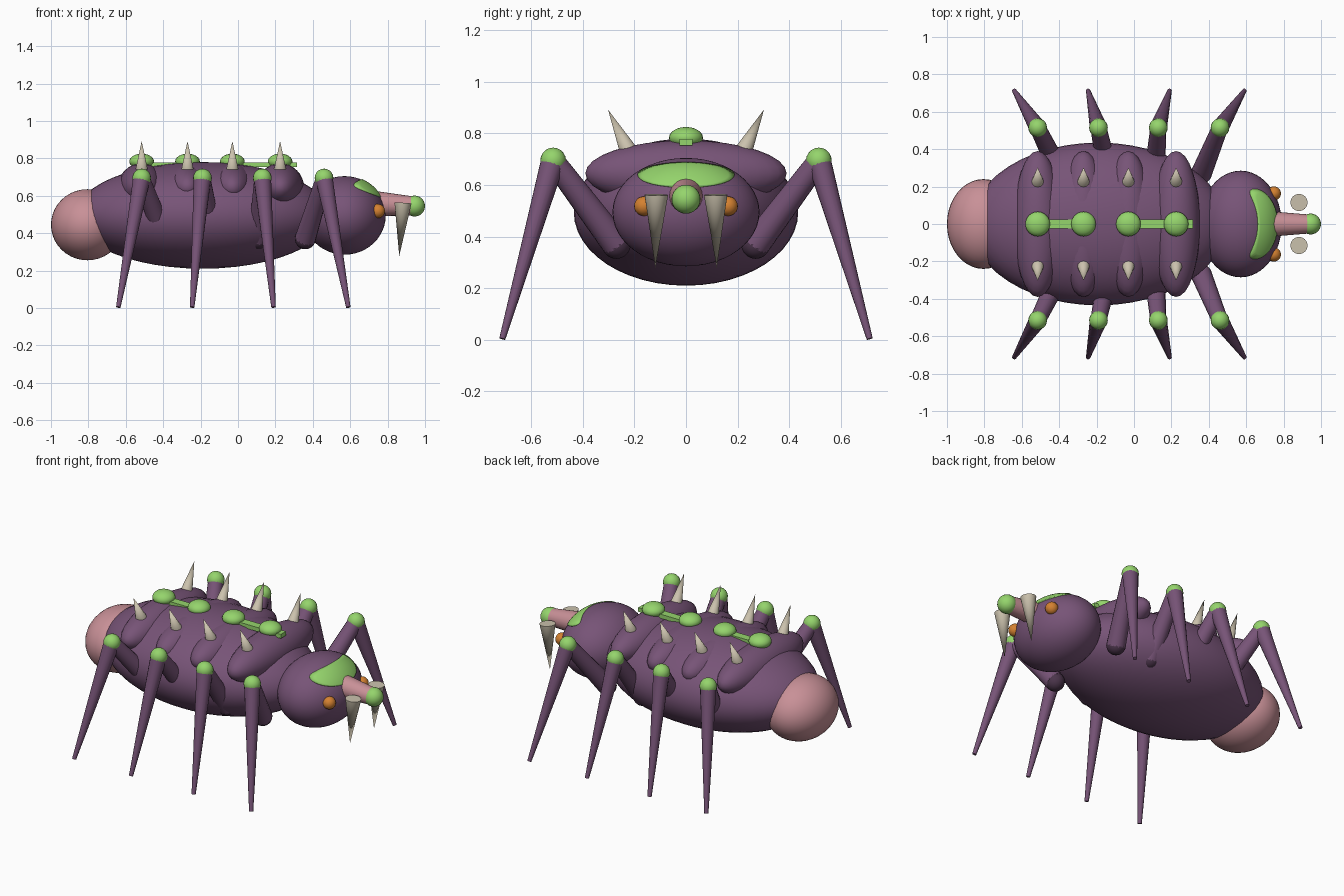
import bpy, bmesh, math
from mathutils import Vector

if "Cube" in bpy.data.objects:
    bpy.data.objects.remove(bpy.data.objects["Cube"])


def material(name, rgb):
    m = bpy.data.materials.new(name)
    m.diffuse_color = (*rgb, 1)
    m.use_nodes = True
    m.node_tree.nodes["Principled BSDF"].inputs["Base Color"].default_value = m.diffuse_color
    return m


PURPLE = material("purple skin", (0.185, 0.088, 0.185))
DARK = material("dark joint", (0.07, 0.035, 0.07))
PINK = material("pink skin", (0.58, 0.28, 0.31))
GREEN = material("bright green", (0.30, 0.66, 0.15))
ORANGE = material("orange eye", (0.66, 0.22, 0.03))
BONE = material("bone", (0.60, 0.54, 0.42))


def finish(name, mat, angle=40):
    ob = bpy.context.object
    ob.name = name
    ob.data.materials.append(mat)
    bpy.ops.object.shade_smooth_by_angle(angle=math.radians(angle))
    return ob


def ellipsoid(name, loc, radii, mat, seg=32, rings=16):
    bpy.ops.mesh.primitive_uv_sphere_add(segments=seg, ring_count=rings, location=loc)
    bpy.context.object.scale = radii
    bpy.ops.object.transform_apply(location=False, rotation=False, scale=True)
    return finish(name, mat)


def rod(name, a, b, r1, r2, mat, sides=16):
    """Tapered cylinder or cone from point a to point b."""
    a, b = Vector(a), Vector(b)
    d = b - a
    bpy.ops.mesh.primitive_cone_add(vertices=sides, radius1=r1, radius2=r2,
                                    depth=d.length, location=(a + b) / 2)
    bpy.context.object.rotation_euler = d.to_track_quat('Z', 'Y').to_euler()
    return finish(name, mat)


# Body, tail bulb and head
ellipsoid("body", (-0.19, 0, 0.495), (0.68, 0.435, 0.285), PURPLE, 48, 24)
ellipsoid("tail_bulb", (-0.805, 0, 0.445), (0.195, 0.24, 0.19), PINK, 40, 20)
HEAD, HEAD_R = Vector((0.57, 0, 0.495)), Vector((0.22, 0.285, 0.21))
ellipsoid("head", HEAD, HEAD_R, PURPLE, 48, 24)

# Back ridges with green studs and paired spikes
for x in (-0.515, -0.27, -0.03, 0.225):
    ellipsoid("back_ridge", (x, 0, 0.645), (0.128, 0.39, 0.128), PURPLE)
    ellipsoid("back_stud", (x, 0, 0.783), (0.066, 0.066, 0.042), GREEN, 24, 12)
    for s in (-1, 1):
        rod("back_spike", (x, s * 0.222, 0.73), (x, s * 0.302, 0.892), 0.035, 0, BONE, 12)

# Green strips joining the studs
for x0, x1 in ((-0.515, -0.27), (-0.03, 0.315)):
    bpy.ops.mesh.primitive_cube_add(size=1, location=((x0 + x1) / 2, 0, 0.766))
    bpy.context.object.scale = (x1 - x0, 0.05, 0.026)
    finish("back_strip", GREEN)

# Legs: hip joint, upper leg, knee, lower leg
for hip_x, knee_x, foot_x in ((-0.395, -0.515, -0.64), (-0.14, -0.19, -0.245),
                              (0.11, 0.13, 0.19), (0.36, 0.46, 0.59)):
    for s in (-1, 1):
        hip = (hip_x, s * 0.27, 0.37)
        knee = (knee_x, s * 0.515, 0.695)
        foot = (foot_x, s * 0.712, 0.004)
        ellipsoid("hip_joint", hip, (0.056,) * 3, DARK, 20, 10)
        rod("upper_leg", hip, knee, 0.056, 0.043, PURPLE)
        ellipsoid("knee", knee, (0.05,) * 3, GREEN, 20, 10)
        rod("lower_leg", knee, foot, 0.047, 0.012, PURPLE)

# Green brow patch hugging the front of the head
bm = bmesh.new()
rings, seg = 8, 40


def brow_point(r, t):
    y, z = 0.185 * r * math.cos(t), 0.638 + 0.048 * r * math.sin(t)
    k = 1 - (y / HEAD_R.y) ** 2 - ((z - HEAD.z) / HEAD_R.z) ** 2
    p = Vector((HEAD_R.x * math.sqrt(max(k, 0)), y, z - HEAD.z))
    return bm.verts.new(HEAD + p * 1.018)


centre = brow_point(0, 0)
loops = [[brow_point(i / rings, 2 * math.pi * j / seg) for j in range(seg)]
         for i in range(1, rings + 1)]
for j in range(seg):
    k = (j + 1) % seg
    bm.faces.new((centre, loops[0][j], loops[0][k]))
    for a, b in zip(loops, loops[1:]):
        bm.faces.new((a[j], b[j], b[k], a[k]))
bmesh.ops.recalc_face_normals(bm, faces=bm.faces)
if sum((f.normal.x for f in bm.faces)) < 0:
    bmesh.ops.reverse_faces(bm, faces=bm.faces)
mesh = bpy.data.meshes.new("brow_patch")
bm.to_mesh(mesh)
bm.free()
brow = bpy.data.objects.new("brow_patch", mesh)
bpy.context.collection.objects.link(brow)
bpy.ops.object.select_all(action='DESELECT')
bpy.context.view_layer.objects.active = brow
brow.select_set(True)
finish("brow_patch", GREEN, 60)
solid = brow.modifiers.new("thickness", 'SOLIDIFY')
solid.thickness = 0.008
solid.offset = -1

# Snout with green tip
rod("snout", (0.70, 0, 0.56), (0.945, 0, 0.545), 0.07, 0.05, PINK, 24)
ellipsoid("snout_tip", (0.944, 0, 0.545), (0.056,) * 3, GREEN, 24, 12)

# Eyes and fangs
for s in (-1, 1):
    ellipsoid("eye", (0.748, s * 0.163, 0.518), (0.038,) * 3, ORANGE, 20, 10)
    rod("fang", (0.882, s * 0.115, 0.562), (0.862, s * 0.119, 0.278), 0.046, 0, BONE, 20)
